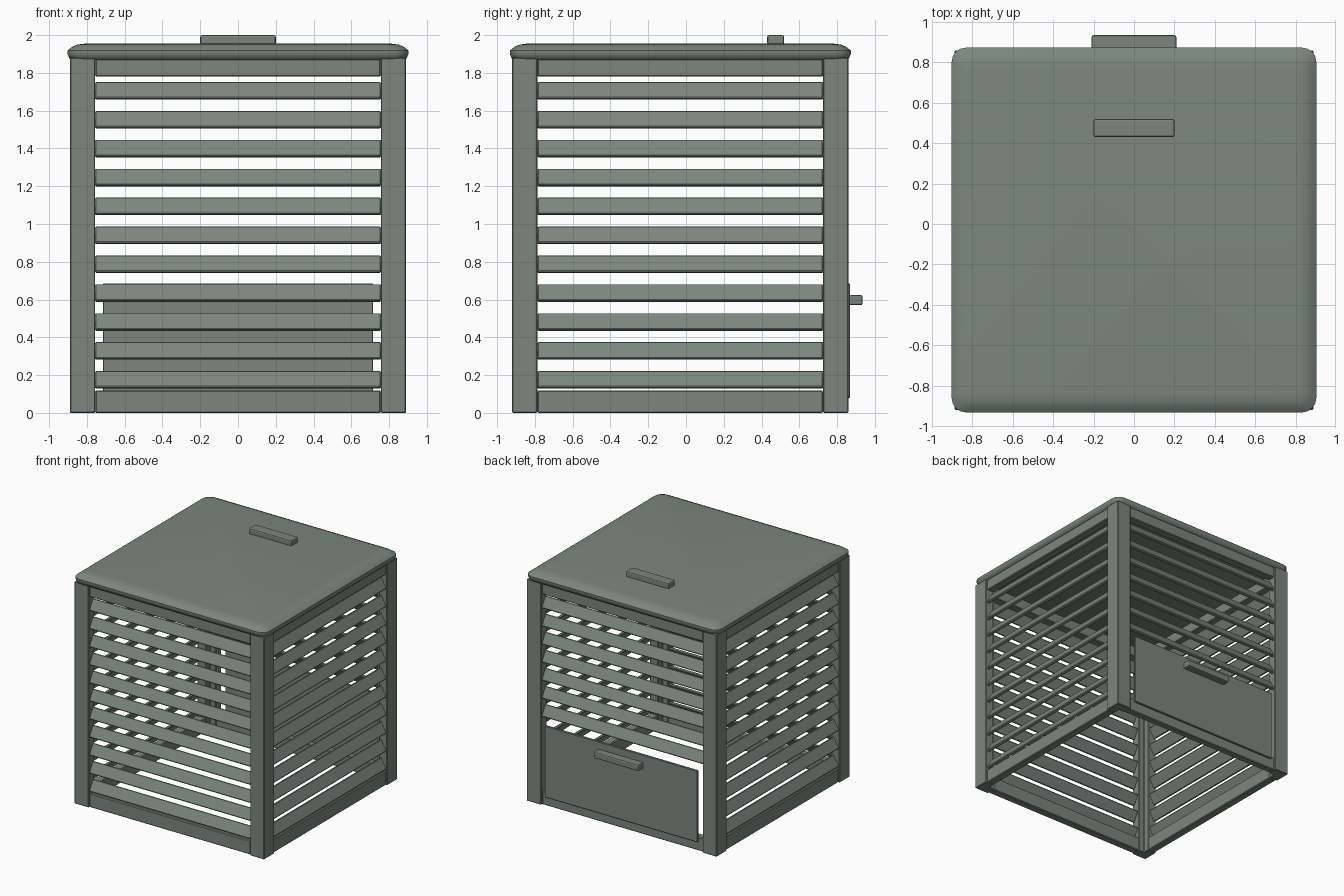
import bpy, bmesh, math
from mathutils import Matrix, Vector

if "Cube" in bpy.data.objects:
    bpy.data.objects.remove(bpy.data.objects["Cube"])

CY = -0.03       # centre of the body in y
HALF = 0.89      # half width of the body
INNER = 0.756    # half width of the openings between posts
WALL = 0.08      # wall thickness

green = bpy.data.materials.new("sage_green")
green.use_nodes = True
colour = (0.20, 0.24, 0.208, 1)
green.diffuse_color = colour
green.node_tree.nodes["Principled BSDF"].inputs["Base Color"].default_value = colour


def finish(name, bm, matrix=Matrix(), bevel=0.0, segments=1):
    bmesh.ops.recalc_face_normals(bm, faces=bm.faces[:])
    mesh = bpy.data.meshes.new(name)
    bm.to_mesh(mesh)
    bm.free()
    mesh.materials.append(green)
    obj = bpy.data.objects.new(name, mesh)
    obj.matrix_world = matrix
    bpy.context.collection.objects.link(obj)
    if bevel:
        mod = obj.modifiers.new("edge_bevel", 'BEVEL')
        mod.width = bevel
        mod.segments = segments
    return obj


def box(name, size, centre, side=Matrix(), tilt=0.0, bevel=0.006, segments=1):
    bm = bmesh.new()
    bmesh.ops.create_cube(bm, size=1)
    bmesh.ops.scale(bm, vec=Vector(size), verts=bm.verts[:])
    place = side @ Matrix.Translation(centre) @ Matrix.Rotation(tilt, 4, 'X')
    return finish(name, bm, place, bevel, segments)


def corner_post(name, side, height):
    # L-shaped profile pulled upwards
    a, b, c = HALF, HALF - WALL, INNER
    profile = [(a, -a), (a, -c), (b, -c), (b, -b), (c, -b), (c, -a)]
    bm = bmesh.new()
    face = bm.faces.new([bm.verts.new((x, y, 0)) for x, y in profile])
    grown = bmesh.ops.extrude_face_region(bm, geom=[face])["geom"]
    bmesh.ops.translate(bm, vec=(0, 0, height),
                        verts=[v for v in grown if isinstance(v, bmesh.types.BMVert)])
    finish(name, bm, side, 0.005)


# four walls: post, rails and louvre slats
for k, wall in enumerate(("front", "left", "back", "right")):
    side = Matrix.Translation((0, CY, 0)) @ Matrix.Rotation(k * math.pi / 2, 4, 'Z')
    corner_post(wall + "_corner_post", side, 1.88)
    rail_y = -HALF + 0.012 + 0.034
    box(wall + "_top_rail", (2 * INNER, 0.068, 0.1), (0, rail_y, 1.83), side)
    if wall == "back":
        box("back_bottom_rail", (2 * INNER, 0.06, 0.115), (0, -0.845, 0.0575), side)
    else:
        box(wall + "_bottom_rail", (2 * INNER, 0.068, 0.118), (0, rail_y, 0.059), side)
    count = 7 if wall == "back" else 11
    for i in range(count):
        box(f"{wall}_slat_{i + 1}", (2 * INNER, 0.022, 0.1),
            (0, -HALF + 0.04, 1.705 - 0.153 * i), side, math.radians(-30), 0.005)

# hatch at the back with its grip
box("hatch_door", (1.43, 0.02, 0.605), (0, 0.859, 0.3825), bevel=0.004)
box("hatch_handle", (0.42, 0.07, 0.055), (0, 0.9, 0.5975), bevel=0.01, segments=2)

# lid made of stacked rounded squares
bm = bmesh.new()
rings = []
for half, z in ((0.875, 1.868), (0.893, 1.876), (0.903, 1.902), (0.903, 1.918),
                (0.878, 1.938), (0.85, 1.95), (0.81, 1.955)):
    radius = 0.07 if half > 0.86 else 0.05
    ring = []
    for q in range(4):
        base = math.pi / 4 + q * math.pi / 2
        cx = math.copysign(half - radius, math.cos(base))
        cy = math.copysign(half - radius, math.sin(base))
        for s in range(5):
            t = (q + s / 4) * math.pi / 2
            ring.append(bm.verts.new((cx + radius * math.cos(t), cy + radius * math.sin(t), z)))
    rings.append(ring)
for low, high in zip(rings, rings[1:]):
    for i in range(len(low)):
        j = (i + 1) % len(low)
        bm.faces.new((low[i], low[j], high[j], high[i]))
bm.faces.new(rings[0])
bm.faces.new(rings[-1])
lid = finish("lid", bm, Matrix.Translation((0, CY, 0)))
bpy.ops.object.select_all(action='DESELECT')
lid.select_set(True)
bpy.context.view_layer.objects.active = lid
bpy.ops.object.shade_smooth_by_angle(angle=math.radians(50))

# lid grip
box("lid_handle", (0.4, 0.09, 0.052), (0, 0.475, 1.974), bevel=0.01, segments=2)
